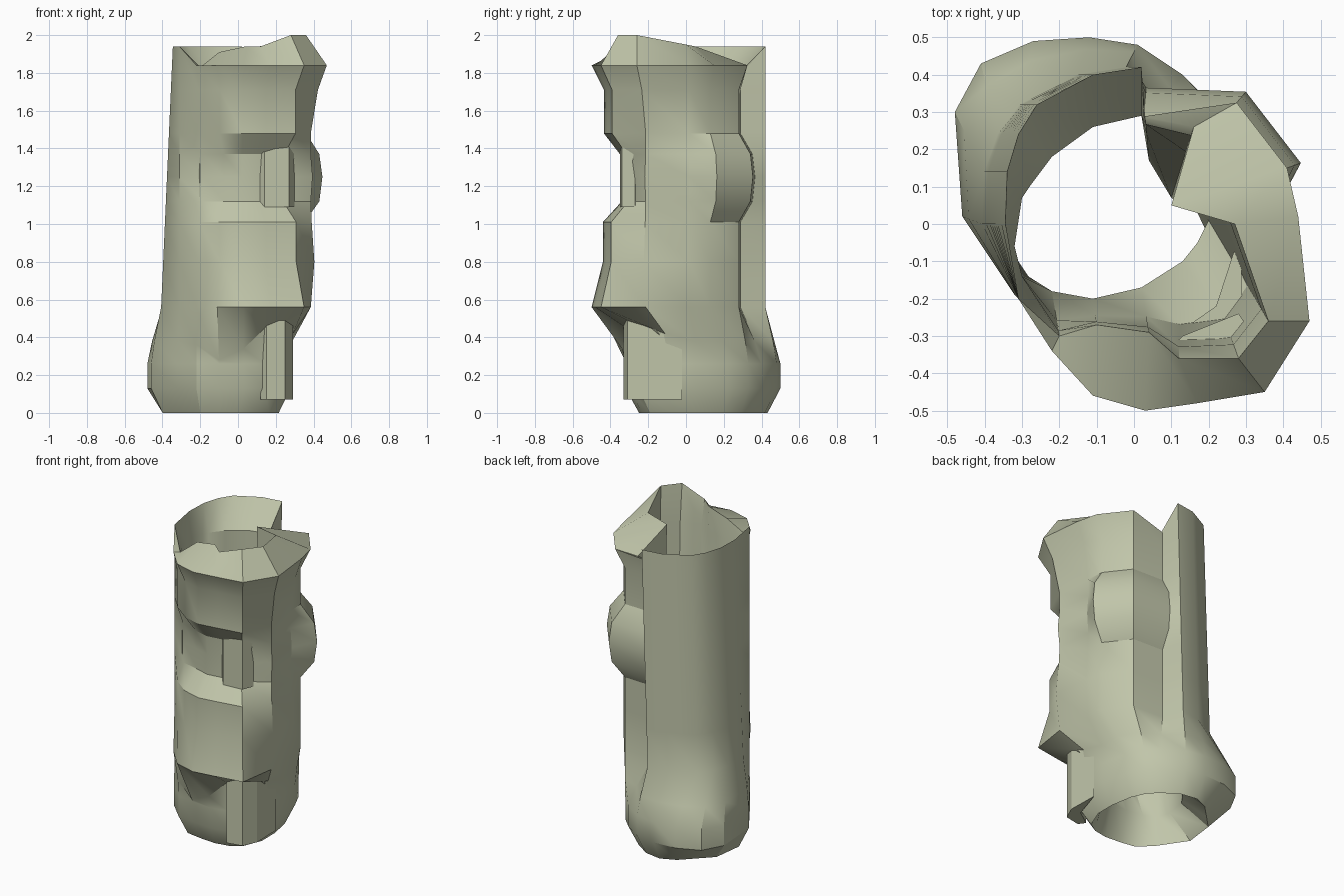
import bpy, bmesh, math
from mathutils import Vector

if "Cube" in bpy.data.objects:
    bpy.data.objects.remove(bpy.data.objects["Cube"], do_unlink=True)

material = bpy.data.materials.new("pale olive")
material.use_nodes = True
olive = (0.53, 0.56, 0.40, 1)
material.diffuse_color = olive
material.node_tree.nodes["Principled BSDF"].inputs["Base Color"].default_value = olive


def finish(name, bm, angle):
    """Turn a bmesh into a shaded, coloured object."""
    bmesh.ops.remove_doubles(bm, verts=bm.verts, dist=0.001)
    bmesh.ops.dissolve_degenerate(bm, dist=0.0005, edges=bm.edges)
    bmesh.ops.recalc_face_normals(bm, faces=bm.faces)
    mesh = bpy.data.meshes.new(name)
    bm.to_mesh(mesh)
    bm.free()
    mesh.materials.append(material)
    obj = bpy.data.objects.new(name, mesh)
    bpy.context.collection.objects.link(obj)
    bpy.ops.object.select_all(action="DESELECT")
    obj.select_set(True)
    bpy.context.view_layer.objects.active = obj
    bpy.ops.object.shade_smooth_by_angle(angle=math.radians(angle))


# Plan outlines, counter-clockwise: swelling front wrap, then straight back panel
wrap = [(-.22, -.34), (-.11, -.46), (.03, -.5), (.17, -.48), (.35, -.45),
        (.47, -.26), (.44, .02), (.41, .15), (.275, .325), (.03, .335)]
panel = [(.02, .42), (-.11, .4), (-.26, .32), (-.31, .24), (-.34, .14),
         (-.345, 0), (-.31, -.2)]
foot = [(-.22, -.29), (-.1, -.31), (.03, -.32), (.14, -.3), (.22, -.25),
        (.28, -.1), (.28, .05), (.25, .22), (.2, .33), (.13, .4),
        (.01, .48), (-.12, .5), (-.27, .49), (-.41, .43), (-.48, .3),
        (-.46, .02), (-.32, -.19)]
hole = [(-.22, -.18), (-.11, -.2), (.02, -.17), (.13, -.1), (.17, -.05),
        (.2, .01), (.17, .03), (.13, .05), (.1, .07), (.04, .17),
        (.02, .29), (-.11, .26), (-.22, .18), (-.28, .1), (-.3, .07),
        (-.32, -.06), (-.3, -.14)]
rim = [(-.2, -.3), (-.1, -.27), (.04, -.29), (.12, -.36), (.28, -.36),
       (.36, -.26), (.27, 0), (.1, .05), (.16, .26), (.03, .28)] + panel
rim_height = [1.83, 1.91, 1.94, 1.94, 2, 2, 1.95, 1.94, 1.8, 1.8] + [1.94] * 7
overhang_height = [.36, .28, .34, .45, .47, .42] + [.38] * 11
count, turn = len(foot), len(wrap)

# Height, then the swelling of the front, the right side and the back end
levels = [(1.84, 1, 1, 1), (1.71, .87, .9, .86), (1.48, .87, .82, .86),
          (1.37, .7, .82, 1.05), (1.25, .68, .84, 1.09),
          (1.12, .68, .82, 1.05), (1.01, .88, .83, .86),
          (.8, .88, .86, .86), (.56, 1, .82, .86)]


def mix(a, b, t):
    return [Vector(p).lerp(Vector(q), t) for p, q in zip(a, b)]


def sleeve_ring(z, front, right, back):
    """Outer ring of the sleeve at one height."""
    top = z == levels[0][0]
    ring = []
    for i, (x, y) in enumerate(wrap):
        s = front if i < 5 else right if i < 7 else back
        if i == 0:
            s = (1 + front) / 2
        closing = top and i == turn - 1
        if closing:
            s = .86
        ring.append(Vector((x * s, y * s, rim_height[i] if closing else z)))
    # The panel widens to the left and leans slightly on its way down
    high = 1.94 if top else z
    drop = 1.94 - high
    for x, y in panel:
        if x > -.2:
            x -= .03 * drop
        elif y > -.1:
            x *= 1 + .13 * drop
        ring.append(Vector((x, y, high)))
    return ring


def flat_ring(points, z):
    return [(*p, z) for p in points]


def inner_ring(z, t):
    """Bore outline: follows the rim in front and the hole behind."""
    return flat_ring(mix(rim[:turn], hole[:turn], t) + hole[turn:], z)


def sole_ring():
    """Underside of the foot, cut flat across its back left corner."""
    ring = []
    for p in foot:
        x, y = Vector((-.1, .1)).lerp(Vector(p), .83)
        excess = max(0, y - x - .6) / 2
        ring.append((x + excess, y - excess, 0))
    return ring


# Sleeve shell: down the outside, under the foot and up the inside
outer = [sleeve_ring(*level) for level in levels]
lowest = [p.xy for p in outer[-1]]
overhang = mix(lowest, foot, .9)[:7] + mix(lowest, foot, .68)[7:]
rings = outer + [
    [(*p, z) for p, z in zip(overhang, overhang_height)],
    flat_ring(foot, .26), flat_ring(foot, .13), sole_ring(),
    flat_ring(hole, .2), inner_ring(.45, .35), inner_ring(1.78, .12),
    [(*p, z) for p, z in zip(rim, rim_height)]]
bm = bmesh.new()
grid = [[bm.verts.new(p) for p in ring] for ring in rings]
for r, ring in enumerate(grid):
    below = grid[(r + 1) % len(grid)]
    for c in range(count):
        d = (c + 1) % count
        bm.faces.new((ring[c], ring[d], below[d], below[c]))
finish("sleeve", bm, 30)


def rib(name, outline, bottom, top, slant):
    """Upright rib with a slanted top."""
    bm = bmesh.new()
    low = [bm.verts.new((x, y, bottom)) for x, y in outline]
    high = [bm.verts.new((x, y, top + slant * (x - .2))) for x, y in outline]
    bm.faces.new(low)
    bm.faces.new(high)
    for i in range(len(low)):
        j = (i + 1) % len(low)
        bm.faces.new((low[i], low[j], high[j], high[i]))
    finish(name, bm, 20)


# Ribs on the front right: one in the recess, one beside the foot
rib("recess_rib", [(.11, -.32), (.14, -.35), (.27, -.34), (.3, -.27),
                   (.28, -.24), (.13, -.3)], 1.09, 1.4, .3)
rib("foot_rib", [(.12, -.29), (.15, -.33), (.25, -.31), (.29, -.22),
                 (.285, -.02), (.22, -.22)], .07, .49, .3)
